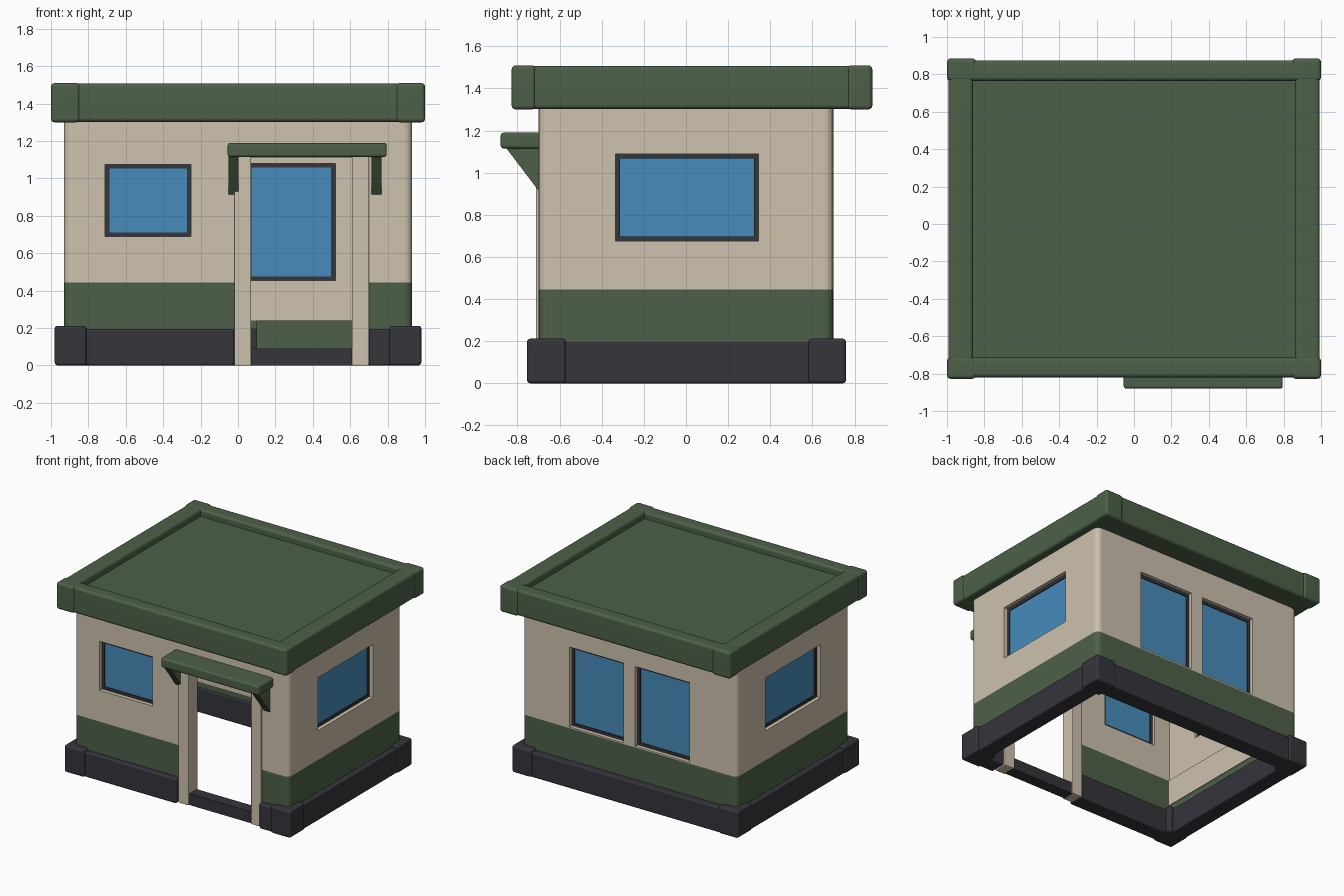
import bpy, bmesh, math
from mathutils import Vector

if "Cube" in bpy.data.objects:
    bpy.data.objects.remove(bpy.data.objects["Cube"])


def material(name, rgb):
    m = bpy.data.materials.new(name)
    m.diffuse_color = (*rgb, 1)
    m.use_nodes = True
    m.node_tree.nodes["Principled BSDF"].inputs["Base Color"].default_value = m.diffuse_color
    return m


GREEN = material("dark green", (0.075, 0.118, 0.065))
BEIGE = material("beige plaster", (0.61, 0.54, 0.42))
DARK = material("charcoal", (0.036, 0.035, 0.044))
BLUE = material("window blue", (0.062, 0.26, 0.50))


def add_box(bm, x, y, z):
    """Box from three (low, high) ranges."""
    vs = bmesh.ops.create_cube(bm, size=1)["verts"]
    for v in vs:
        v.co = Vector([r[0] if c < 0 else r[1] for c, r in zip(v.co, (x, y, z))])
    return vs


def finish(name, bm, mat, bevel=0.0):
    if bevel:
        bmesh.ops.bevel(bm, geom=bm.edges[:], offset=bevel, segments=3,
                        profile=0.5, affect='EDGES', clamp_overlap=True)
    bmesh.ops.recalc_face_normals(bm, faces=bm.faces[:])
    me = bpy.data.meshes.new(name)
    bm.to_mesh(me)
    bm.free()
    ob = bpy.data.objects.new(name, me)
    bpy.context.collection.objects.link(ob)
    if mat:
        me.materials.append(mat)
    if bevel:
        bpy.ops.object.select_all(action='DESELECT')
        ob.select_set(True)
        bpy.context.view_layer.objects.active = ob
        bpy.ops.object.shade_smooth_by_angle(angle=math.radians(40))
        ob.modifiers.new("even_normals", 'WEIGHTED_NORMAL').keep_sharp = True
    return ob


def box(name, x, y, z, mat, bevel=0.0):
    bm = bmesh.new()
    add_box(bm, x, y, z)
    return finish(name, bm, mat, bevel)


WX, WY, T = 0.93, 0.70, 0.08     # wall outer half sizes and thickness

# Windows: wall, range along the wall, height range
windows = [("front", (-0.71, -0.25), (0.69, 1.075)),
           ("right", (-0.335, 0.345), (0.675, 1.09)),
           ("left", (-0.335, 0.345), (0.675, 1.09)),
           ("back", (0.05, 0.52), (0.455, 1.08)),
           ("back", (-0.52, -0.05), (0.455, 1.08))]


def on_wall(wall, along, depth):
    """x and y ranges for a span along a wall and a depth range inward."""
    a, b = depth
    return {"front": (along, (-WY + a, -WY + b)),
            "back": (along, (WY - b, WY - a)),
            "right": ((WX - b, WX - a), along),
            "left": ((-WX + a, -WX + b), along)}[wall]


# Cutter for the room, the door and the window openings
bm = bmesh.new()
add_box(bm, (-WX + T, WX - T), (-WY + T, WY - T), (-0.2, 1.6))
room = finish("room_cutter", bm, None)
bm = bmesh.new()
add_box(bm, (-0.01, 0.69), (-0.8, -0.55), (-0.1, 1.11))
for wall, along, z in windows:
    add_box(bm, *on_wall(wall, along, (-0.1, T + 0.05)), z)
holes = finish("opening_cutter", bm, None)
for c in (room, holes):
    c.hide_render = True
    c.hide_viewport = False
    c.display_type = 'WIRE'


# Walls: green lower band and plaster upper part, rounded at the corners
def wall_ring(name, z, mat):
    bm = bmesh.new()
    add_box(bm, (-WX, WX), (-WY, WY), z)
    ed = [e for e in bm.edges if abs(e.verts[0].co.z - e.verts[1].co.z) > 0.1]
    bmesh.ops.bevel(bm, geom=ed, offset=0.04, segments=4, profile=0.5,
                    affect='EDGES')
    ob = finish(name, bm, mat)
    for c in (room, holes):
        m = ob.modifiers.new("cut", 'BOOLEAN')
        m.operation, m.object, m.solver = 'DIFFERENCE', c, 'EXACT'
    dg = bpy.context.evaluated_depsgraph_get()
    me = bpy.data.meshes.new_from_object(ob.evaluated_get(dg))
    ob.modifiers.clear()
    ob.data = me
    me.materials.clear()
    me.materials.append(mat)


wall_ring("lower_wall", (0.08, 0.445), GREEN)
wall_ring("upper_wall", (0.445, 1.32), BEIGE)
for c in (room, holes):
    bpy.data.objects.remove(c)

# Plaster lining inside, low on the back and side walls
for wall, h in (("back", WX - T), ("left", WY - T), ("right", WY - T)):
    box(wall + "_lining", *on_wall(wall, (-h, h), (T, T + 0.006)),
        (0.24, 0.447), BEIGE)

# Window frames and glass
for i, (wall, (a, b), (lo, hi)) in enumerate(windows):
    f = 0.022
    bm = bmesh.new()
    for al, z in (((a, a + f), (lo, hi)), ((b - f, b), (lo, hi)),
                  ((a + f, b - f), (lo, lo + f)), ((a + f, b - f), (hi - f, hi))):
        add_box(bm, *on_wall(wall, al, (0.03, 0.06)), z)
    finish(f"{wall}_window_frame_{i}", bm, DARK)
    box(f"{wall}_window_glass_{i}", *on_wall(wall, (a + f, b - f), (0.038, 0.052)),
        (lo + f, hi - f), BLUE)

# Base beams, interrupted at the door, and the low threshold
beams = [("front_left", (-0.9, -0.02), (-0.74, -0.61)),
         ("front_right", (0.70, 0.9), (-0.74, -0.61)),
         ("back", (-0.9, 0.9), (0.61, 0.75)),
         ("left", (-0.97, -0.84), (-0.7, 0.7)),
         ("right", (0.84, 0.97), (-0.7, 0.7))]
for n, x, y in beams:
    box(n + "_base_beam", x, y, (0, 0.195), DARK, 0.012)
box("threshold", (0.06, 0.62), (-0.70, -0.61), (0, 0.09), DARK)
box("inner_green_panel", (0.10, 0.61), (0.60, 0.609), (0.09, 0.24), GREEN)

# Base corner blocks
for sx in (-1, 1):
    for y in ((-0.755, -0.57), (0.58, 0.76)):
        box("base_corner", tuple(sorted((sx * 0.81, sx * 0.98))), y,
            (0, 0.212), DARK, 0.016)

# Roof deck, rim beams and corner blocks
box("roof_deck", (-0.9, 0.9), (-0.75, 0.8), (1.305, 1.455), GREEN)
for n, x, y in (("front", (-0.9, 0.9), (-0.82, -0.715)),
                ("back", (-0.9, 0.9), (0.765, 0.875)),
                ("left", (-0.993, -0.86), (-0.77, 0.82)),
                ("right", (0.86, 0.993), (-0.77, 0.82))):
    box(n + "_roof_rim", x, y, (1.303, 1.507), GREEN, 0.02)
for sx in (-1, 1):
    for y in ((-0.828, -0.713), (0.765, 0.885)):
        box("roof_corner", tuple(sorted((sx * 0.845, sx * 1.0))), y,
            (1.3, 1.51), GREEN, 0.02)

# Door posts
for n, x in (("left", (-0.02, 0.07)), ("right", (0.61, 0.70))):
    box(n + "_door_post", x, (-0.712, -0.60), (0, 1.125), BEIGE, 0.006)

# Canopy over the door with triangular brackets
box("door_canopy", (-0.055, 0.795), (-0.88, -0.69), (1.115, 1.19), GREEN, 0.014)
for n, x0, x1 in (("left", -0.052, 0.002), ("right", 0.713, 0.768)):
    bm = bmesh.new()
    f = bm.faces.new([bm.verts.new((x0, y, z)) for y, z in
                      ((-0.69, 1.125), (-0.86, 1.125), (-0.70, 0.915), (-0.69, 0.905))])
    r = bmesh.ops.extrude_face_region(bm, geom=[f])
    bmesh.ops.translate(bm, vec=(x1 - x0, 0, 0),
                        verts=[g for g in r["geom"] if isinstance(g, bmesh.types.BMVert)])
    finish(n + "_canopy_bracket", bm, GREEN)
